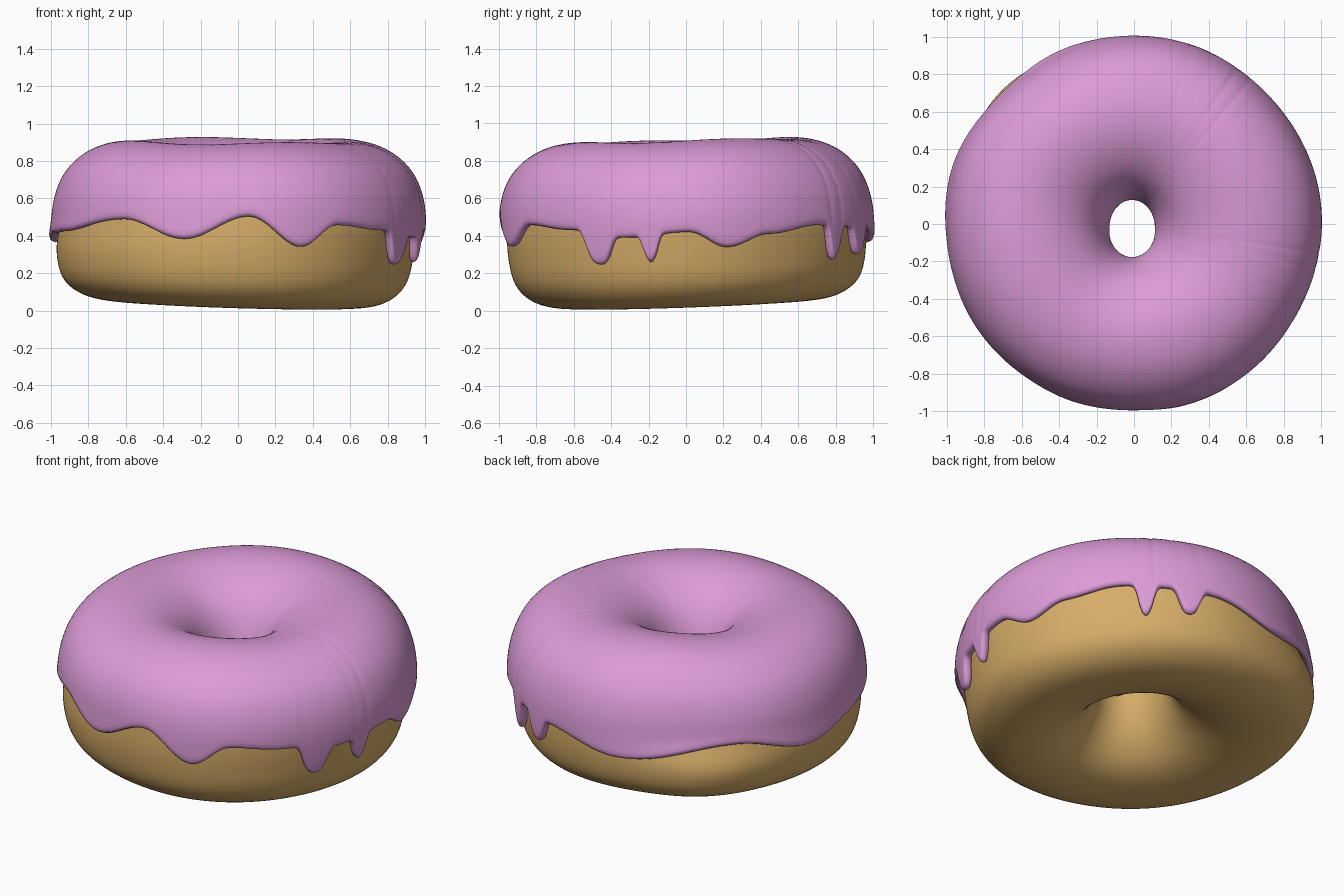
import bpy, bmesh, math
from math import sin, cos, exp, radians, pi

if "Cube" in bpy.data.objects:
    bpy.data.objects.remove(bpy.data.objects["Cube"])

# Cross-section of the dough ring (radius, height), from the underside outward and over
SECTION = [(0.62, .035), (0.80, .06), (0.915, .15), (0.955, .30), (0.957, .45), (0.94, .60),
           (0.88, .73), (0.76, .825), (0.60, .862), (0.44, .835), (0.30, .75), (0.215, .62),
           (0.183, .48), (0.205, .34), (0.28, .20), (0.42, .085)]
# Lower edge of the icing (degrees, height) and its runny drips (degrees, half width, height)
EDGE = [(-170, .41), (-158, .42), (-128, .485), (-107, .38), (-86.5, .50), (-70, .34),
        (-57.5, .455), (-40, .43), (-20, .39), (1, .42), (13, .34), (27, .41), (46, .455),
        (61, .445), (76, .44), (103, .36), (142, .45), (168, .36), (190, .41)]
DRIPS = [(-28.7, 4.6, .25), (-11.2, 2.5, .26), (54, 2.7, .27), (68.5, 3.8, .30)]


def section(t):
    """Smooth closed curve through the section points."""
    n = len(SECTION)
    i = math.floor(t)
    f = t - i
    a, b, c, d = (SECTION[(i + k) % n] for k in (-1, 0, 1, 2))
    return [.5 * (2*q + (r - p)*f + (2*p - 5*q + 4*r - s)*f*f + (3*q - p - 3*r + s)*f**3)
            for p, q, r, s in zip(a, b, c, d)]


def ramp(x, lo, hi):
    x = min(1, max(0, (x - lo) / (hi - lo)))
    return x * x * (3 - 2 * x)


def surface(t, ang):
    """Point on the uneven dough ring."""
    r, z = section(t)
    low, hole = 1 - ramp(z, .28, .52), 1 - ramp(r, .18, .6)
    outer = ramp(r, .6, .9)
    deg = math.degrees(ang)
    bulge = exp(-((deg - 130) / 20) ** 2)
    r += outer * (low * (.06 * bulge - .02 * cos(ang)) - .018 * bulge
                  + .005 * sin(5 * ang + 1))
    r -= .015 * hole * cos(2 * ang)
    z += -.03 * cos(ang + radians(50)) * (1 - ramp(z, .05, .3))
    z += ramp(z, .55, .85) * (.015 * sin(ang) + .006 * sin(4 * ang))
    return (r * cos(ang) - .01 * hole, r * sin(ang) - .025 * hole, z)


def edge_height(deg):
    if deg < EDGE[0][0]:
        deg += 360
    for (a, za), (b, zb) in zip(EDGE, EDGE[1:]):
        if a <= deg <= b:
            z = za + (zb - za) * (1 - cos(pi * (deg - a) / (b - a))) / 2
            break
    for c, w, bottom in DRIPS:
        z += (bottom - z) * exp(-((deg - c) / w) ** 4)
    return z


def edge_parameter(deg):
    lo, hi, z = 1.0, 7.0, edge_height(deg)
    for _ in range(25):
        mid = (lo + hi) / 2
        lo, hi = (mid, hi) if section(mid)[1] < z else (lo, mid)
    return lo


def ring(name, steps, rows, span, closed, color):
    """Sweep the section round the ring; span(deg) gives the section range used."""
    bm = bmesh.new()
    grid = []
    for j in range(steps):
        ang = -pi + 2 * pi * j / steps
        t0, t1 = span(math.degrees(ang))
        div = rows if closed else rows - 1
        grid.append([bm.verts.new(surface(t0 + (t1 - t0) * i / div, ang)) for i in range(rows)])
    for j in range(steps):
        a, b = grid[j], grid[(j + 1) % steps]
        for i in range(rows if closed else rows - 1):
            k = (i + 1) % rows
            bm.faces.new((a[i], b[i], b[k], a[k])).smooth = True
    mesh = bpy.data.meshes.new(name)
    bm.to_mesh(mesh)
    bm.free()
    mat = bpy.data.materials.new(name)
    mat.diffuse_color = color
    mat.use_nodes = True
    mat.node_tree.nodes["Principled BSDF"].inputs["Base Color"].default_value = mat.diffuse_color
    mesh.materials.append(mat)
    obj = bpy.data.objects.new(name, mesh)
    bpy.context.collection.objects.link(obj)
    return obj


# Dough
dough = ring("dough", 96, 48, lambda d: (0, len(SECTION)), True, (.68, .42, .14, 1))
dough.modifiers.new("smooth", 'SUBSURF').levels = 1

# Icing: the upper part of the same ring, thickened outward with a rounded rim
icing = ring("icing", 270, 30,
             lambda d: (edge_parameter(d), 12.3 + .2 * sin(radians(3 * d))),
             False, (.72, .33, .68, 1))
solid = icing.modifiers.new("thickness", 'SOLIDIFY')
solid.thickness = .047
solid.offset = 1
for m in (icing.modifiers.new("smooth", 'SUBSURF'), dough.modifiers["smooth"]):
    m.levels = m.render_levels = 1
